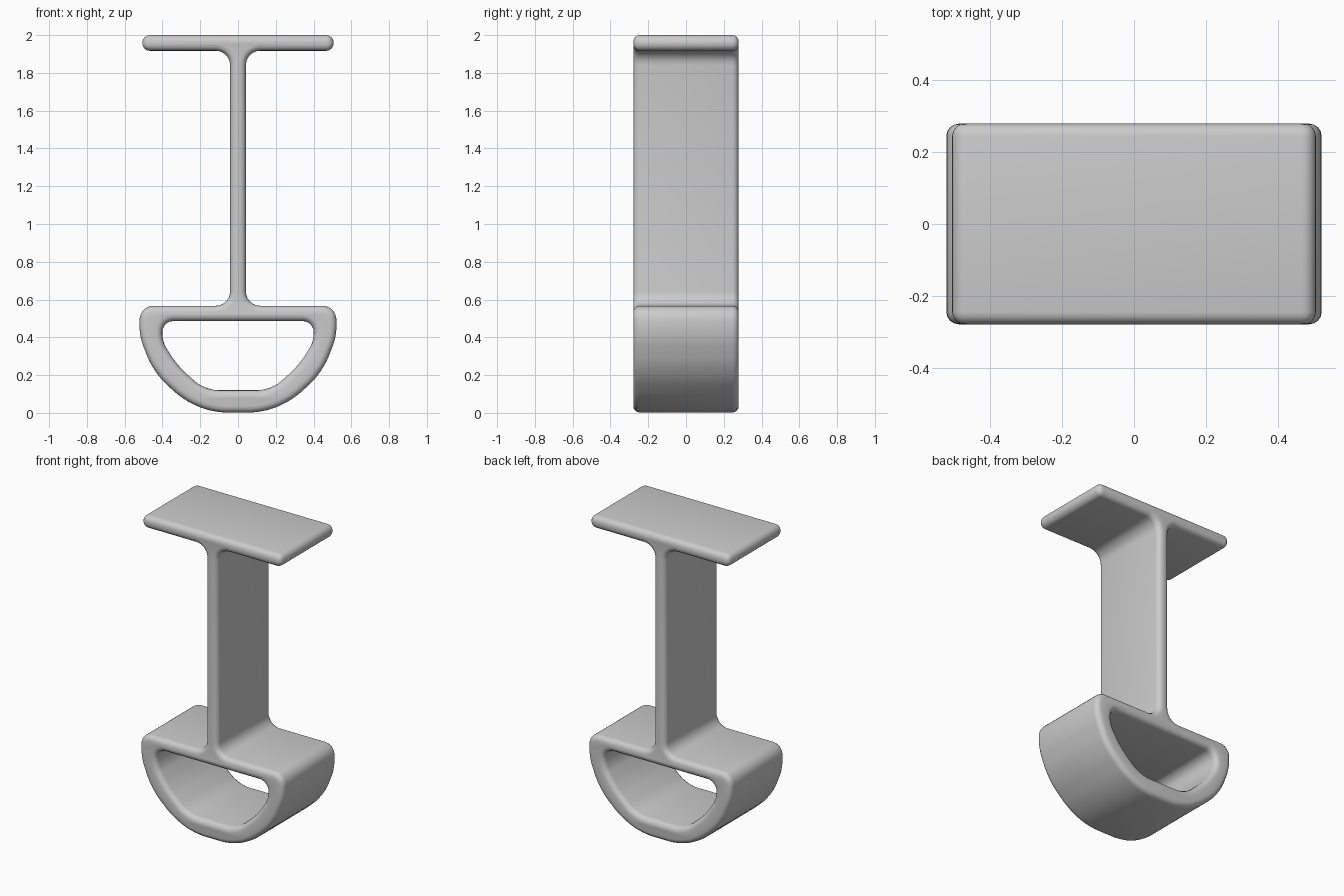
import bpy, bmesh, math
from mathutils import Vector

cube = bpy.data.objects.get("Cube")
if cube:
    bpy.data.objects.remove(cube, do_unlink=True)

HALF_WIDTH = 0.279   # half depth along y
ROUND = 0.034        # rounding of the front and back rims


def rounded(corners, steps=6):
    """Closed outline; each corner (x, z, cut) is replaced by a smooth arc."""
    out = []
    for i, (x, z, cut) in enumerate(corners):
        p = Vector((x, z))
        prev = Vector(corners[i - 1][:2])
        nxt = Vector(corners[(i + 1) % len(corners)][:2])
        a = p + (prev - p).normalized() * cut
        b = p + (nxt - p).normalized() * cut
        ca, cb = a.lerp(p, 0.55), b.lerp(p, 0.55)
        for k in range(steps + 1):
            t = k / steps
            s = 1 - t
            out.append(a * s**3 + ca * 3 * s * s * t + cb * 3 * s * t * t + b * t**3)
    return out


def mirrored(half):
    """Add the left-right mirror image of a half outline."""
    return half + [(-x, z, c) for x, z, c in reversed(half)]


# Outer silhouette: top plate, upright web and curved loop
outer = mirrored([
    (0.506, 2.0, 0.039), (0.506, 1.917, 0.039),
    (0.042, 1.917, 0.075), (0.042, 0.567, 0.075),
    (0.514, 0.567, 0.065), (0.528, 0.42, 0.07),
    (0.445, 0.21, 0.09), (0.27, 0.053, 0.08), (0.12, 0.002, 0.06),
])
# Opening of the loop
hole = mirrored([
    (0.398, 0.486, 0.055), (0.403, 0.38, 0.045),
    (0.32, 0.25, 0.06), (0.175, 0.12, 0.07),
])

curve = bpy.data.curves.new("bracket_profile", "CURVE")
curve.dimensions = "2D"
curve.fill_mode = "BOTH"
curve.extrude = HALF_WIDTH - ROUND
curve.bevel_depth = ROUND
curve.offset = -ROUND
curve.bevel_resolution = 3
for loop in (outer, hole):
    pts = rounded(loop)
    spline = curve.splines.new("POLY")
    spline.points.add(len(pts) - 1)
    for sp, p in zip(spline.points, pts):
        sp.co = (p.x, p.y, 0, 1)
    spline.use_cyclic_u = True

# Turn the extruded profile into one welded mesh standing upright
helper = bpy.data.objects.new("profile_helper", curve)
bpy.context.collection.objects.link(helper)
bpy.context.view_layer.update()
mesh = bpy.data.meshes.new_from_object(
    helper.evaluated_get(bpy.context.evaluated_depsgraph_get()))
bpy.data.objects.remove(helper, do_unlink=True)

bm = bmesh.new()
bm.from_mesh(mesh)
for v in bm.verts:
    v.co = (v.co.x, -v.co.z, v.co.y)
bmesh.ops.remove_doubles(bm, verts=bm.verts, dist=0.0005)
bmesh.ops.recalc_face_normals(bm, faces=bm.faces)
bm.to_mesh(mesh)
bm.free()

bracket = bpy.data.objects.new("hanger_bracket", mesh)
bpy.context.collection.objects.link(bracket)

# Plain grey material
grey = bpy.data.materials.new("light_grey")
grey.use_nodes = True
colour = (0.6, 0.6, 0.6, 1)
grey.diffuse_color = colour
grey.node_tree.nodes["Principled BSDF"].inputs["Base Color"].default_value = colour
mesh.materials.clear()
mesh.materials.append(grey)

bpy.ops.object.select_all(action="DESELECT")
bracket.select_set(True)
bpy.context.view_layer.objects.active = bracket
bpy.ops.object.shade_smooth_by_angle(angle=math.radians(40))
